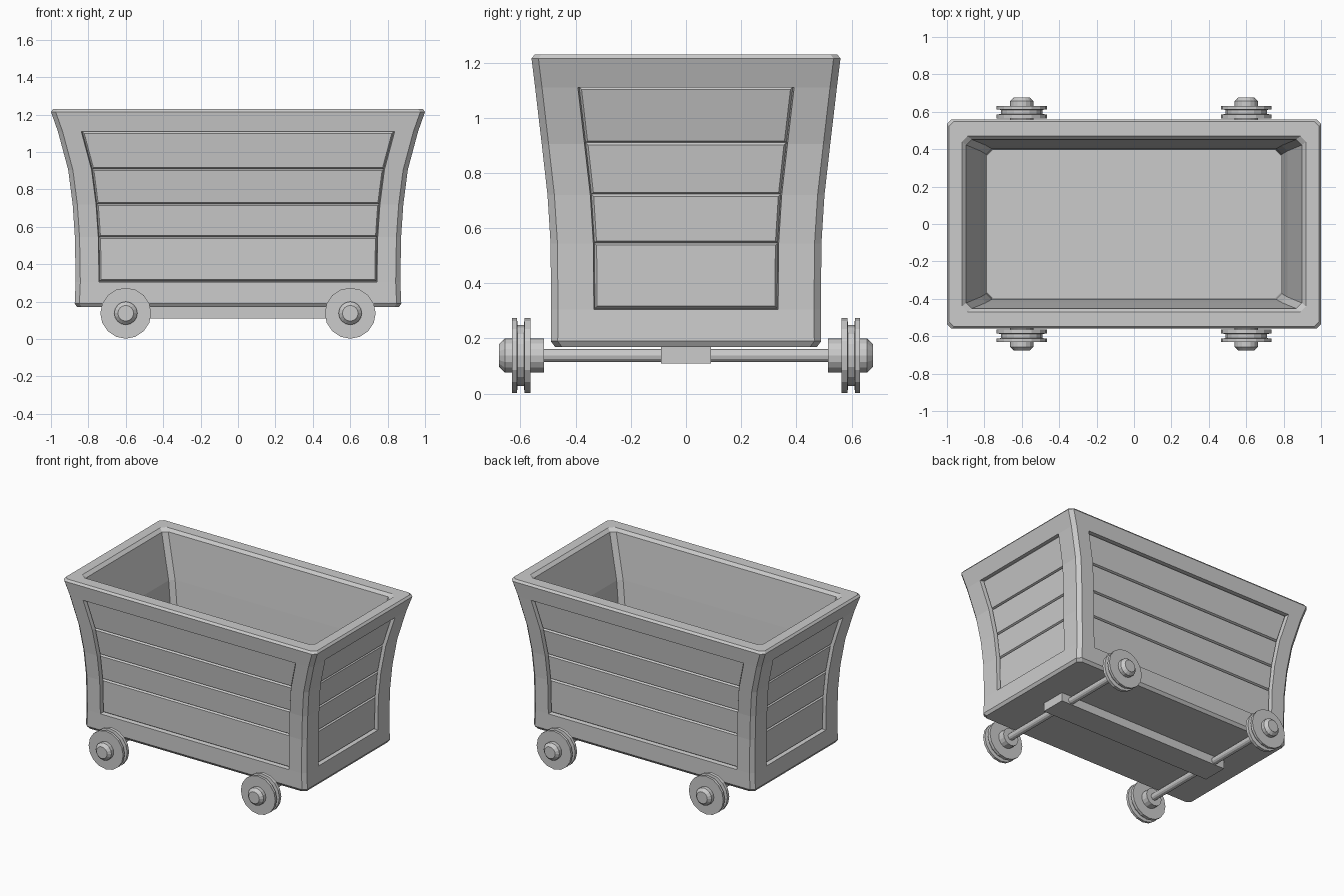
import bpy, bmesh, math

if "Cube" in bpy.data.objects:
    bpy.data.objects.remove(bpy.data.objects["Cube"])


def finish(name, bm):
    bmesh.ops.recalc_face_normals(bm, faces=bm.faces[:])
    me = bpy.data.meshes.new(name)
    bm.to_mesh(me)
    bm.free()
    ob = bpy.data.objects.new(name, me)
    bpy.context.collection.objects.link(ob)
    return ob


def tub_ring(bm, hx, hy, z, c=0.025):
    """Chamfered rectangle with two extra points per side for the panel edges."""
    px, py = hx - 0.125, hy - 0.155
    half = [(-hx + c, -hy), (-px, -hy), (px, -hy), (hx - c, -hy),
            (hx, -hy + c), (hx, -py), (hx, py), (hx, hy - c)]
    pts = half + [(-x, -y) for x, y in half]
    return [bm.verts.new((x, y, z)) for x, y in pts]


# Tub: flared outer wall, rim, inner wall and floor
outer = [(0.86, 0.475, 0.17), (0.873, 0.49, 0.19), (0.868, 0.489, 0.305),
         (0.872, 0.491, 0.545), (0.884, 0.502, 0.72), (0.908, 0.523, 0.905),
         (0.963, 0.547, 1.11), (1.0, 0.56, 1.215), (0.988, 0.548, 1.23)]
inner = [(0.92, 0.47, 1.23), (0.897, 0.452, 1.21), (0.82, 0.42, 0.9),
         (0.79, 0.402, 0.69), (0.785, 0.395, 0.27)]
bm = bmesh.new()
rings = [tub_ring(bm, *r) for r in outer] + [tub_ring(bm, *r, c=0.03) for r in inner]
panels = [[] for _ in range(4)]
for k, (a, b) in enumerate(zip(rings, rings[1:])):
    for i in range(16):
        j = (i + 1) % 16
        f = bm.faces.new((a[i], a[j], b[j], b[i]))
        if i % 4 == 1 and 2 <= k <= 5:
            panels[i // 4].append(f)
bm.faces.new(rings[0][::-1])
bm.faces.new(rings[-1])
bmesh.ops.recalc_face_normals(bm, faces=bm.faces[:])
# Recessed panels with a raised plank in each row
for faces in panels:
    bmesh.ops.inset_region(bm, faces=faces, thickness=0.004, depth=-0.03,
                           use_even_offset=True, use_boundary=True)
    bmesh.ops.inset_individual(bm, faces=faces, thickness=0.008, depth=0.012,
                               use_even_offset=True)
finish("cart_tub", bm)


def lathe_y(name, profile, x, z, sides):
    """Closed turned part around an axis parallel to y; profile is (radius, y)."""
    bm = bmesh.new()
    rs = []
    for r, y in profile:
        rs.append([bm.verts.new((x + r * math.sin(math.tau * i / sides), y,
                                 z + r * math.cos(math.tau * i / sides)))
                   for i in range(sides)])
    for a, b in zip(rs, rs[1:]):
        for i in range(sides):
            j = (i + 1) % sides
            bm.faces.new((a[i], a[j], b[j], b[i]))
    bm.faces.new(rs[0])
    bm.faces.new(rs[-1])
    return finish(name, bm)


# Grooved wheels with hubs, and axles
wheel = [(0.062, 0.515), (0.062, 0.563), (0.136, 0.563), (0.136, 0.585),
         (0.11, 0.588), (0.11, 0.61), (0.136, 0.613), (0.136, 0.631),
         (0.062, 0.631), (0.062, 0.657), (0.042, 0.677)]
for sx, end in ((-1, "left"), (1, "right")):
    lathe_y(f"axle_{end}", [(0.024, -0.53), (0.024, 0.53)], sx * 0.6, 0.138, 12)
    for sy, side in ((-1, "front"), (1, "back")):
        lathe_y(f"wheel_{side}_{end}", [(r, sy * y) for r, y in wheel],
                sx * 0.6, 0.138, 16)

# Chassis beam under the floor
bm = bmesh.new()
bmesh.ops.create_cube(bm, size=1)
for v in bm.verts:
    v.co = (v.co.x * 1.36, v.co.y * 0.18, 0.142 + v.co.z * 0.064)
finish("chassis_beam", bm)
